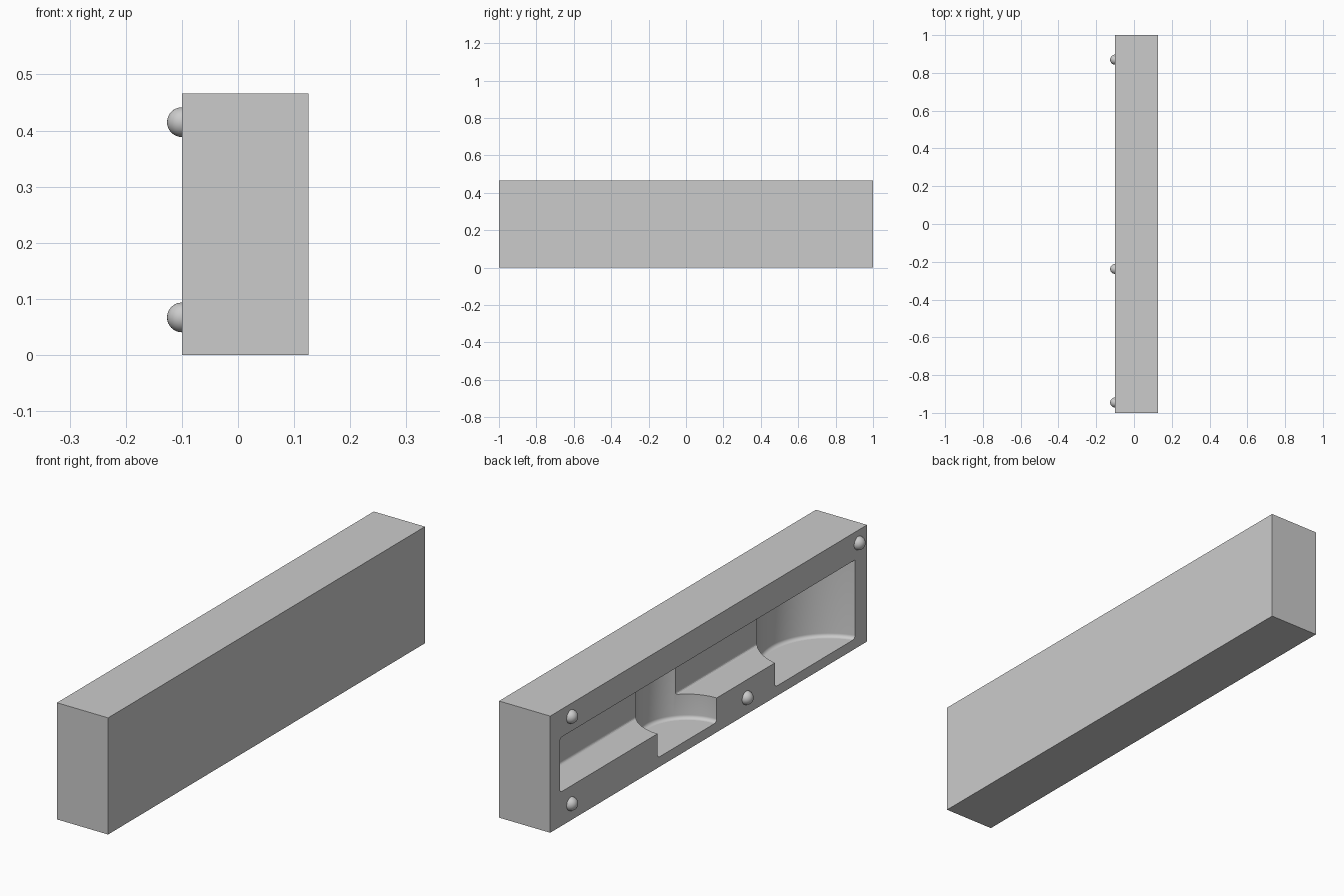
import bpy, bmesh, math
from mathutils import Vector

default = bpy.data.objects.get("Cube")
if default:
    bpy.data.objects.remove(default, do_unlink=True)

grey = bpy.data.materials.new("plain_grey")
grey.use_nodes = True
COLOUR = (0.6, 0.6, 0.6, 1)
grey.diffuse_color = COLOUR
grey.node_tree.nodes["Principled BSDF"].inputs["Base Color"].default_value = COLOUR

FACE_X, BACK_X = -0.1, 0.126   # mating face and plain face
HEIGHT = 0.466
FLOOR, SHELF, CEILING = 0.04, 0.137, 0.355


def finish(bm, name):
    bmesh.ops.recalc_face_normals(bm, faces=bm.faces)
    mesh = bpy.data.meshes.new(name)
    bm.to_mesh(mesh)
    bm.free()
    mesh.materials.append(grey)
    obj = bpy.data.objects.new(name, mesh)
    bpy.context.collection.objects.link(obj)
    return obj


def box(name, low, high, bevel=0):
    low, high = Vector(low), Vector(high)
    bm = bmesh.new()
    bmesh.ops.create_cube(bm, size=1)
    for v in bm.verts:
        v.co = (low + high) / 2 + v.co * (high - low)
    if bevel:
        bmesh.ops.bevel(bm, geom=bm.edges[:], offset=bevel, segments=3,
                        profile=0.5, affect='EDGES')
    return finish(bm, name)


def round_pocket(name, x, y, radius, fillet=0.014, steps=6, sides=96):
    """Upright cylinder with a rounded bottom edge."""
    profile = [(radius - fillet + fillet * math.sin(a), FLOOR + fillet - fillet * math.cos(a))
               for a in (math.pi / 2 * i / steps for i in range(steps + 1))]
    profile.append((radius, CEILING))
    bm = bmesh.new()
    rings = []
    for r, z in profile:
        angles = [math.tau * (i + 0.5) / sides for i in range(sides)]
        rings.append([bm.verts.new((x + r * math.cos(a), y + r * math.sin(a), z)) for a in angles])
    for lower, upper in zip(rings, rings[1:]):
        for i in range(sides):
            j = (i + 1) % sides
            bm.faces.new((lower[i], lower[j], upper[j], upper[i]))
    bm.faces.new(rings[0])
    bm.faces.new(rings[-1])
    return finish(bm, name)


# Main block
block = box("mould_block", (FACE_X, -1, 0), (BACK_X, 1, HEIGHT))

# Cavity: long channel plus two deeper round pockets
cutters = [
    box("channel_cutter", (FACE_X - 0.1, -0.67, SHELF), (FACE_X + 0.139, 0.937, CEILING), 0.008),
    round_pocket("small_pocket_cutter", FACE_X, 0.136, 0.187),
    round_pocket("large_pocket_cutter", FACE_X - 0.06, -0.671, 0.26),
]
for cutter in cutters:
    cutter.hide_render = True
    mod = block.modifiers.new(cutter.name, 'BOOLEAN')
    mod.operation, mod.solver, mod.object = 'DIFFERENCE', 'EXACT', cutter
bpy.context.view_layer.update()
carved = bpy.data.meshes.new_from_object(
    block.evaluated_get(bpy.context.evaluated_depsgraph_get()))
block.modifiers.clear()
block.data = carved
for cutter in cutters:
    bpy.data.objects.remove(cutter, do_unlink=True)

# Locating pegs, half sunk in the mating face
pegs = []
for name, y, z in [("back_upper_peg", 0.87, 0.415), ("back_lower_peg", 0.87, 0.067),
                   ("front_upper_peg", -0.945, 0.415), ("middle_lower_peg", -0.238, 0.067)]:
    bm = bmesh.new()
    bmesh.ops.create_uvsphere(bm, u_segments=32, v_segments=16, radius=0.0265)
    peg = finish(bm, name)
    peg.location = (FACE_X, y, z)
    pegs.append(peg)

# Smooth curved walls, keep the flat planes flat
bpy.ops.object.select_all(action='DESELECT')
for obj in [block] + pegs:
    obj.select_set(True)
bpy.context.view_layer.objects.active = block
bpy.ops.object.shade_smooth_by_angle(angle=math.radians(30))
for face in block.data.polygons:
    if max(abs(c) for c in face.normal) > 0.9999 and face.area > 0.01:
        face.use_smooth = False
